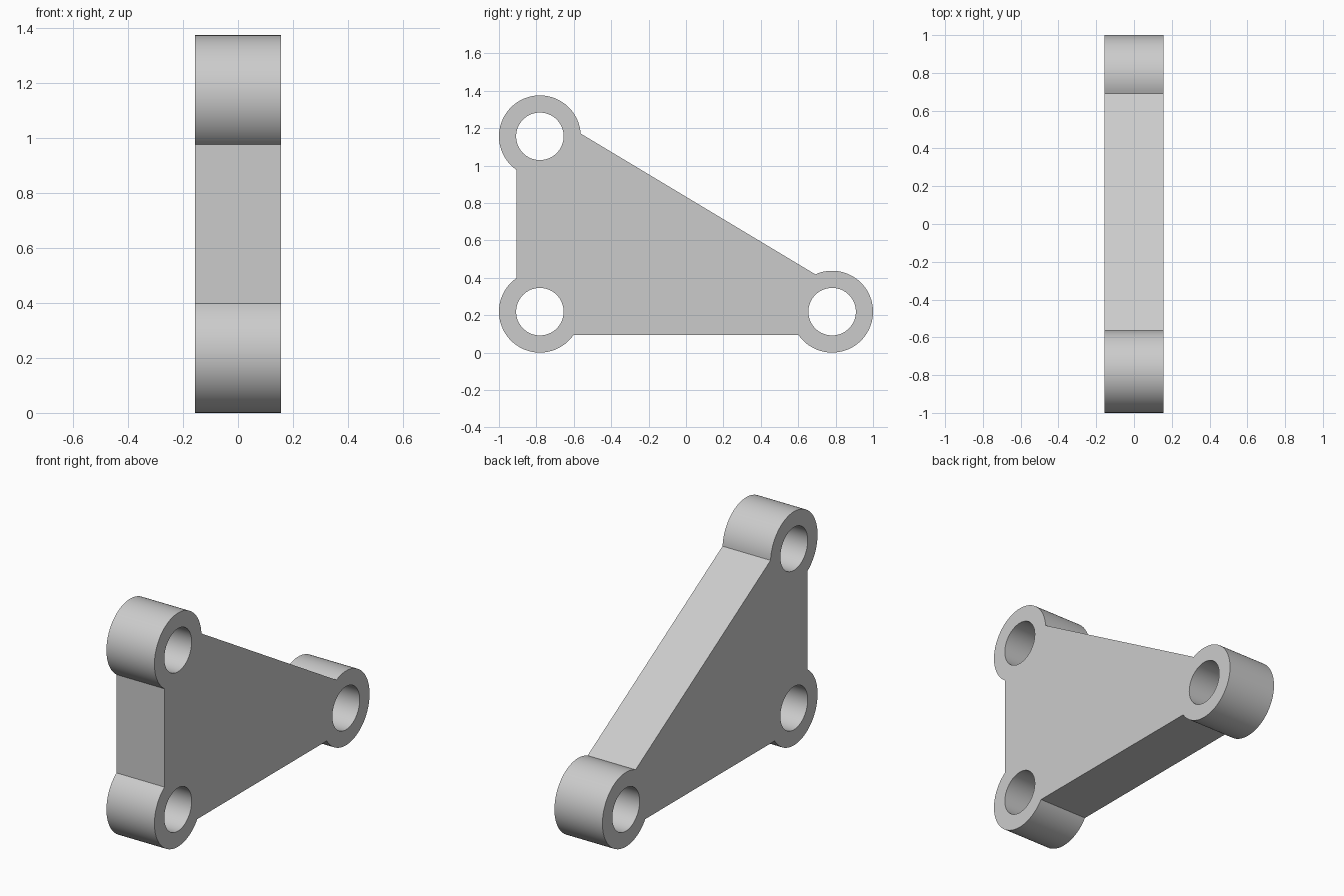
import bpy, bmesh, math
from mathutils import Vector

if "Cube" in bpy.data.objects:
    bpy.data.objects.remove(bpy.data.objects["Cube"])

R = 0.21875        # boss radius
HOLE = 0.127       # hole radius
OFF = 0.125        # plate edge offset from the line between hole centres
HALF = 0.15625     # half thickness
centres = [Vector((-0.78125, R)), Vector((0.78125, R)), Vector((-0.78125, R + 0.9375))]


def arc(c, r, a0, a1, n):
    return [(c.x + r * math.cos(a0 + (a1 - a0) * i / n),
             c.y + r * math.sin(a0 + (a1 - a0) * i / n)) for i in range(n + 1)]


# Outer outline: a round boss at each corner, straight plate edges between
s = math.sqrt(R * R - OFF * OFF)
outline = []
for i, c in enumerate(centres):
    d_in = (c - centres[i - 1]).normalized()
    d_out = (centres[(i + 1) % 3] - c).normalized()
    start = -s * d_in + OFF * Vector((d_in.y, -d_in.x))
    end = s * d_out + OFF * Vector((d_out.y, -d_out.x))
    a0 = math.atan2(start.y, start.x)
    a1 = a0 + (math.atan2(end.y, end.x) - a0) % math.tau
    outline += arc(c, R, a0, a1, 64)

# Bolt holes
loops = [outline] + [arc(c, HOLE, 0, math.tau, 64)[:-1] for c in centres]

# Filled and extruded profile, turned to face along x
curve = bpy.data.curves.new("bracket_profile", 'CURVE')
curve.dimensions = '2D'
curve.fill_mode = 'BOTH'
curve.extrude = HALF
for pts in loops:
    sp = curve.splines.new('POLY')
    sp.points.add(len(pts) - 1)
    for p, (u, v) in zip(sp.points, pts):
        p.co = (u, v, 0, 1)
    sp.use_cyclic_u = True

obj = bpy.data.objects.new("triangular_bracket", curve)
bpy.context.collection.objects.link(obj)
obj.rotation_euler = (math.pi / 2, 0, math.pi / 2)
bpy.context.view_layer.objects.active = obj
obj.select_set(True)
bpy.ops.object.convert(target='MESH')
obj = bpy.context.view_layer.objects.active

# Weld caps to walls
bm = bmesh.new()
bm.from_mesh(obj.data)
bmesh.ops.remove_doubles(bm, verts=bm.verts, dist=1e-5)
bmesh.ops.recalc_face_normals(bm, faces=bm.faces)
bm.to_mesh(obj.data)
bm.free()
bpy.ops.object.shade_smooth_by_angle(angle=math.radians(30))
